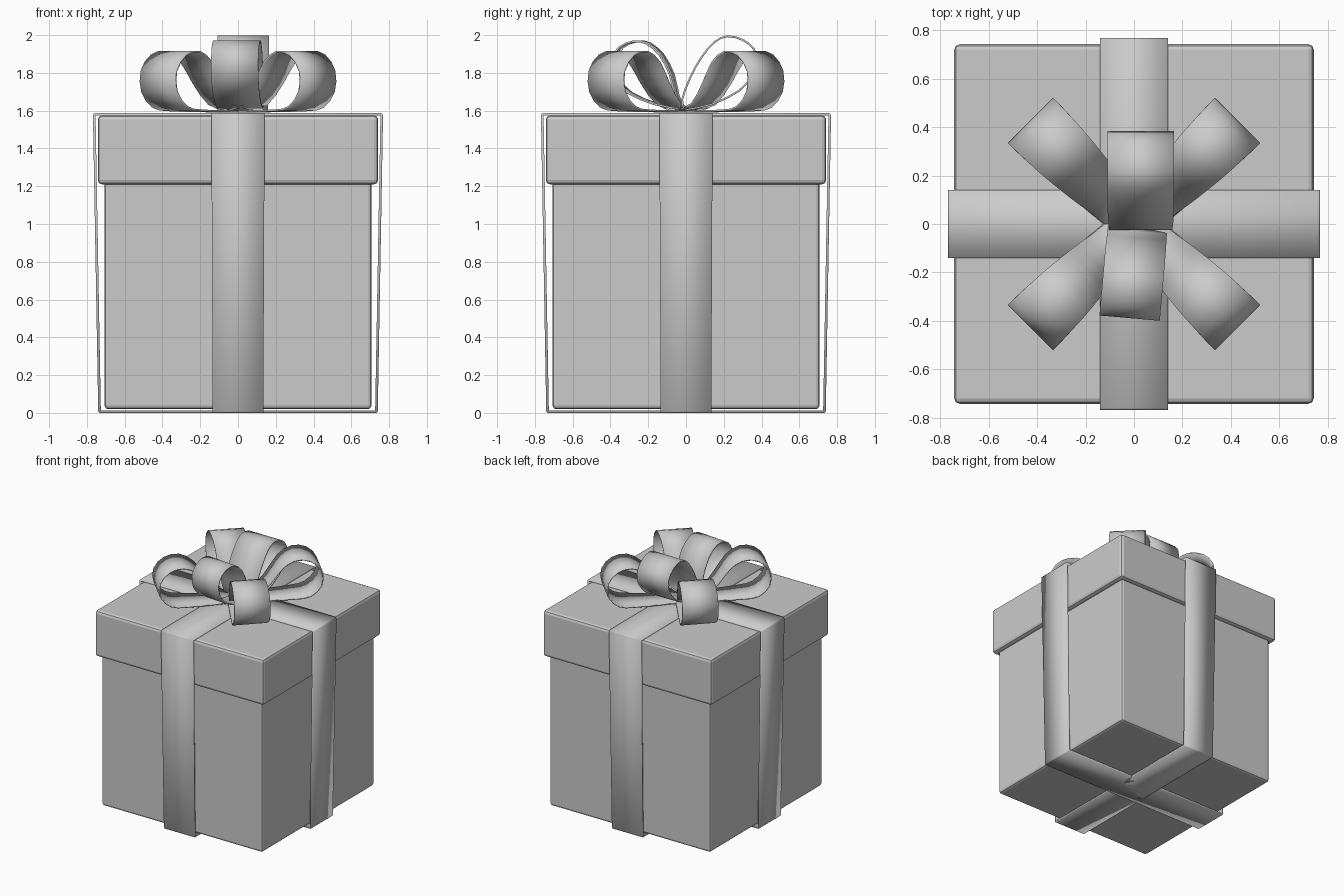
import bpy, bmesh, math
from mathutils import Vector

if "Cube" in bpy.data.objects:
    bpy.data.objects.remove(bpy.data.objects["Cube"])


def box(name, half, z0, z1, bevel):
    bpy.ops.mesh.primitive_cube_add(size=1, location=(0, 0, (z0 + z1) / 2))
    ob = bpy.context.object
    ob.name = name
    ob.scale = (2 * half, 2 * half, z1 - z0)
    bpy.ops.object.transform_apply(location=False, rotation=False, scale=True)
    m = ob.modifiers.new("Bevel", "BEVEL")
    m.width, m.segments = bevel, 2
    return ob


def smooth_path(pts, steps=3):
    """Catmull-Rom curve through (distance, height, half width) points."""
    p = [Vector(q) for q in pts]
    p = [2 * p[0] - p[1]] + p + [2 * p[-1] - p[-2]]
    out = []
    for i in range(1, len(p) - 2):
        a, b, c, d = p[i - 1:i + 3]
        for k in range(steps):
            t = k / steps
            out.append(0.5 * (2 * b + (c - a) * t + (2 * a - 5 * b + 4 * c - d) * t * t
                              + (3 * b - a - 3 * c + d) * t ** 3))
    return out + [p[-2]]


def strip(name, path, thickness, closed=False, angle=0, shift=(0, 0), offset=0):
    """Ribbon strip following a path in the xz plane, turned about z."""
    bm = bmesh.new()
    rows = [[bm.verts.new((r, s * w, z)) for s in (-1, 1)] for r, z, w in path]
    n = len(rows)
    for i in range(n if closed else n - 1):
        a, b = rows[i], rows[(i + 1) % n]
        bm.faces.new((a[0], a[1], b[1], b[0]))
    bmesh.ops.recalc_face_normals(bm, faces=bm.faces)
    me = bpy.data.meshes.new(name)
    bm.to_mesh(me)
    bm.free()
    ob = bpy.data.objects.new(name, me)
    bpy.context.collection.objects.link(ob)
    ob.location = (shift[0], shift[1], 0)
    ob.rotation_euler.z = math.radians(angle)
    m = ob.modifiers.new("Thickness", "SOLIDIFY")
    m.thickness, m.offset = thickness, offset
    bpy.ops.object.select_all(action="DESELECT")
    ob.select_set(True)
    bpy.context.view_layer.objects.active = ob
    bpy.ops.object.shade_smooth_by_angle(angle=math.radians(40))
    return ob


# Box and overhanging lid
box("box_body", 0.706, 0.02, 1.25, 0.018)
box("box_lid", 0.742, 1.21, 1.575, 0.022)

# Two crossing bands around the box, narrowing slightly downward
c = 0.008
right = [(0.74 - c, 0, 0.134), (0.74, c, 0.134), (0.768, 1.587 - c, 0.141), (0.768 - c, 1.587, 0.141)]
band = right + [(-r, z, w) for r, z, w in reversed(right)]
for name, ang in (("ribbon_band_x", 0), ("ribbon_band_y", 90)):
    strip(name, band, 0.015, closed=True, angle=ang, offset=-1)

# Four low bow loops on the diagonals
low = smooth_path([(0.0, 1.60, 0.08), (0.13, 1.635, 0.09), (0.23, 1.745, 0.105),
                   (0.31, 1.855, 0.115), (0.41, 1.912, 0.125), (0.52, 1.893, 0.13),
                   (0.592, 1.81, 0.132), (0.588, 1.70, 0.132), (0.51, 1.62, 0.13),
                   (0.40, 1.602, 0.12), (0.20, 1.597, 0.10), (0.0, 1.596, 0.08)], 2)
for i in range(4):
    strip(f"bow_loop_low_{i + 1}", low, 0.01, angle=45 + 90 * i)

# Two taller loops on top, back and front
back = smooth_path([(-0.01, 1.605, 0.13), (-0.02, 1.66, 0.13), (0.02, 1.77, 0.135),
                    (0.08, 1.88, 0.137), (0.15, 1.963, 0.137), (0.22, 1.994, 0.137),
                    (0.30, 1.975, 0.137), (0.36, 1.925, 0.137), (0.378, 1.86, 0.137),
                    (0.355, 1.79, 0.137), (0.28, 1.705, 0.135), (0.14, 1.635, 0.132),
                    (0.0, 1.605, 0.13)], 2)
strip("bow_loop_back", back, 0.01, angle=90, shift=(0.028, 0))

front = smooth_path([(0.02, 1.61, 0.122), (0.05, 1.68, 0.122), (0.075, 1.79, 0.124),
                     (0.13, 1.895, 0.125), (0.20, 1.955, 0.125), (0.27, 1.967, 0.125),
                     (0.345, 1.935, 0.125), (0.385, 1.865, 0.125), (0.37, 1.775, 0.125),
                     (0.30, 1.695, 0.124), (0.16, 1.635, 0.122), (0.02, 1.608, 0.122)], 2)
strip("bow_loop_front", front, 0.01, angle=-95, shift=(0.016, 0))
